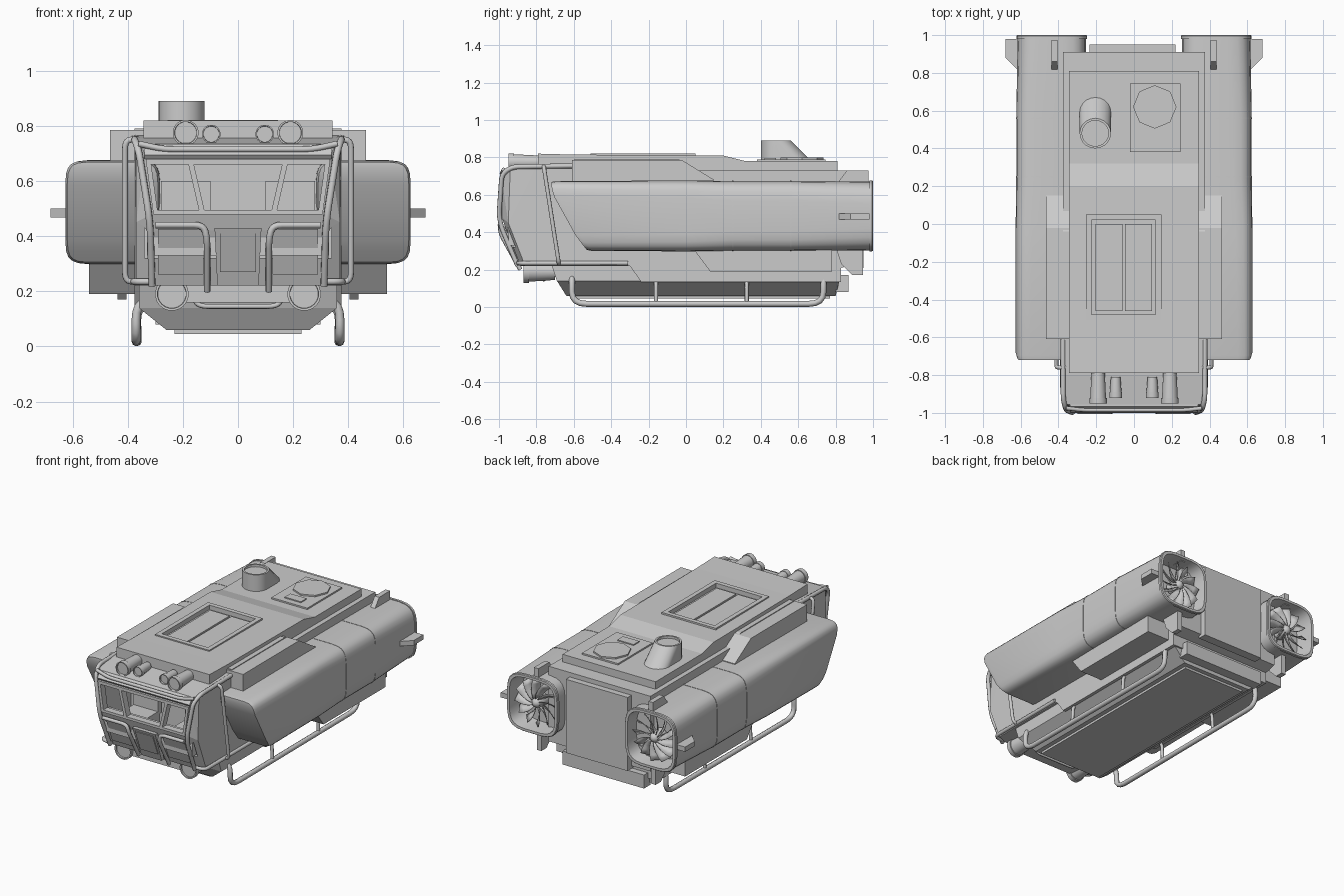
import bpy, bmesh, math
from mathutils import Vector as V

if "Cube" in bpy.data.objects:
    bpy.data.objects.remove(bpy.data.objects["Cube"])

def finish(name, bm, mirror=False, smooth=None):
    bmesh.ops.recalc_face_normals(bm, faces=bm.faces)
    me = bpy.data.meshes.new(name)
    bm.to_mesh(me)
    bm.free()
    ob = bpy.data.objects.new(name, me)
    bpy.context.collection.objects.link(ob)
    if mirror:
        ob.modifiers.new("Mirror", 'MIRROR')
    if smooth:
        bpy.ops.object.select_all(action='DESELECT')
        ob.select_set(True)
        bpy.context.view_layer.objects.active = ob
        bpy.ops.object.shade_smooth_by_angle(angle=math.radians(smooth))
    return ob

def hull(name, pts, mirror=False, smooth=None):
    bm = bmesh.new()
    for p in pts:
        bm.verts.new(p)
    bmesh.ops.convex_hull(bm, input=bm.verts)
    bmesh.ops.dissolve_limit(bm, angle_limit=0.01, verts=bm.verts, edges=bm.edges)
    return finish(name, bm, mirror, smooth)

def box(name, x0, x1, y0, y1, z0, z1, mirror=False):
    return hull(name, [(x, y, z) for x in (x0, x1) for y in (y0, y1) for z in (z0, z1)], mirror)

def prism(name, yz, x0, x1, mirror=False):
    bm = bmesh.new()
    f = bm.faces.new([bm.verts.new((x0, y, z)) for y, z in yz])
    g = bmesh.ops.extrude_face_region(bm, geom=[f])
    bmesh.ops.translate(bm, vec=(x1 - x0, 0, 0), verts=[e for e in g["geom"] if isinstance(e, bmesh.types.BMVert)])
    return finish(name, bm, mirror)

def loft(name, rings, mirror=False, smooth=None):
    """Rings are ordered from the top and left-right symmetric, so caps are strips."""
    bm = bmesh.new()
    vs = [[bm.verts.new(p) for p in r] for r in rings]
    n = len(vs[0])
    for a, b in zip(vs, vs[1:]):
        for k in range(n):
            bm.faces.new((a[k], a[(k + 1) % n], b[(k + 1) % n], b[k]))
    for r in (vs[0], vs[-1]):
        for k in range(n // 2 - 1):
            bm.faces.new((r[k], r[k + 1], r[n - 2 - k], r[n - 1 - k]))
    return finish(name, bm, mirror, smooth)

def ring(cx, cz, rx, rz, e, yf, n=24):
    out = []
    for k in range(n):
        t = (k + .5) * math.tau / n
        s, c = math.sin(t), math.cos(t)
        z = cz + rz * math.copysign(abs(c) ** (2 / e), c)
        out.append((cx + rx * math.copysign(abs(s) ** (2 / e), s), yf(z), z))
    return out

def lathe(name, cx, cz, prof, mirror=False, n=20):
    return loft(name, [ring(cx, cz, r, r, 2, lambda z, y=y: y, n) for y, r in prof], mirror, 35)

def tube(name, pts, r, mirror=True, fillet=.035):
    pts = [V(p) for p in pts]
    path = [pts[0]]
    for a, b, c in zip(pts, pts[1:], pts[2:]):          # rounded corners
        p = b + (a - b).normalized() * min(fillet, (a - b).length * .45)
        q = b + (c - b).normalized() * min(fillet, (c - b).length * .45)
        path += [p * (1 - t) ** 2 + b * 2 * t * (1 - t) + q * t * t for t in (0, .25, .5, .75, 1)]
    path.append(pts[-1])
    cu = bpy.data.curves.new(name, 'CURVE')
    cu.dimensions, cu.bevel_depth, cu.bevel_resolution, cu.use_fill_caps = '3D', r, 2, True
    for s in ((1, -1) if mirror else (1,)):
        sp = cu.splines.new('POLY')
        sp.points.add(len(path) - 1)
        for q, p in zip(sp.points, path):
            q.co = (p.x * s, p.y, p.z, 1)
    ob = bpy.data.objects.new(name, cu)
    bpy.context.collection.objects.link(ob)

def cut(ob, *cutters):
    for c in cutters:
        c.hide_render = True
        c.hide_set(True)
        m = ob.modifiers.new("Cut", 'BOOLEAN')
        m.operation, m.object, m.solver = 'DIFFERENCE', c, 'EXACT'

# --- hull
prism("main_hull", [(-.62, .22), (-.3, .22), (-.24, .135), (.83, .135), (.83, .21), (.91, .23), (.91, .73), (-.62, .73)], -.375, .375)
hull("lower_hull", [(s * x, y, z) for s in (1, -1) for x, y, z in
     ((.26, -.64, .06), (.26, .8, .06), (.36, -.69, .14), (.36, .82, .14), (.36, -.72, .23), (.36, .82, .23))])
box("keel_plate", -.23, .23, -.62, .77, .045, .062)
prism("lower_side_box", [(.04, .31), (.13, .19), (.78, .19), (.78, .31)], .35, .54, True)
prism("shoulder_block", [(-.61, .62), (-.61, .785), (-.02, .785), (.15, .68), (.15, .62)], .34, .465, True)
prism("roof_rib", [(-.6, .7), (-.6, .79), (-.04, .79), (.07, .73), (.07, .7)], .33, .375, True)
roof = prism("roof", [(-.79, .71), (-.79, .82), (-.6, .815), (.2, .81), (.32, .78), (.81, .78), (.81, .71)], -.343, .343)
box("rear_door", -.235, .22, .89, .95, .21, .7)
box("rear_step", -.3, .3, .8, .87, .08, .17)

# --- roof hatches and vent
cut(roof, box("hatch_cutter", -.225, .115, -.48, .02, .792, .9))
box("hatch_panel_left", -.205, -.062, -.46, 0, .78, .802)
box("hatch_panel_right", -.048, .095, -.46, 0, .78, .802)
for nm, a in (("left", (-.255, -.225, -.51, .05)), ("right", (.115, .145, -.51, .05)),
              ("front", (-.225, .115, -.51, -.48)), ("rear", (-.225, .115, .02, .05))):
    box("hatch_frame_" + nm, *a, .79, .822)
box("rear_hatch_plate", -.02, .245, .38, .745, .77, .79)
hull("octagon_hatch", [(.11 + .115 * math.cos(k * math.pi / 4), .62 + .115 * math.sin(k * math.pi / 4), z)
                       for k in range(8) for z in (.78, .8)])
box("rear_hatch_latch", .05, .17, .42, .48, .78, .797)
circle = [(.083 * math.cos(k * math.tau / 20), .08 * math.sin(k * math.tau / 20)) for k in range(20)]
vent = hull("roof_vent", [(-.205 + x, y + c, z) for x, y in circle for c, z in ((.48, .89), (.48, .77), (.6, .77))], False, 30)
cut(vent, hull("vent_cutter", [(-.205 + x * .85, .48 + y * .85, z) for x, y in circle for z in (.875, .95)]))

# --- cabin with open windows
cabin = hull("cabin", [(s * x, y, z) for s in (1, -1) for x, y, z in
    ((.375, -.6, .22), (.375, -.6, .765), (.375, -.8, .755), (.37, -.94, .73), (.37, -.95, .45), (.37, -.86, .22),
     (.35, -.955, .735), (.335, -.985, .68), (.31, -.985, .48), (.305, -.965, .42), (.305, -.885, .22))])
def pane(name, xz):
    return hull(name, [(x, y, z) for x, z in xz for y in (-1.1, -.9)])
panes = [pane("window_cutter_mid", ((-.16, .66), (.16, .66), (.122, .495), (-.122, .495)))]
for s in (-1, 1):
    panes.append(pane("window_cutter_side", ((s * .315, .66), (s * .18, .66), (s * .142, .495), (s * .292, .495))))
cut(cabin, box("cabin_cavity", -.34, .34, -.955, -.64, .32, .7), *panes)
frame = hull("windscreen_frame", [(s * x, y, z) for s in (1, -1) for x, z in ((.335, .68), (.307, .478)) for y in (-1, -.98)])
cut(frame, *panes)
box("dashboard", -.33, .33, -.95, -.88, .33, .46)
box("seat_base", .1, .28, -.82, -.68, .32, .42, True)
box("seat_back", .1, .28, -.7, -.66, .4, .6, True)
prism("visor", [(-.93, .735), (-.965, .735), (-.997, .695), (-.985, .68)], -.34, .34)

# --- lower nose panels
def nose(z, off):
    return -.885 - (z - .22) * .4 - off
def nose_panel(name, x0, x1, z0, z1, off, mirror=False, taper=0):
    hull(name, [(x + t * (1 if x == x0 else -1), nose(z, o), z) for x in (x0, x1)
                for z, t in ((z0, taper), (z1, 0)) for o in (off, -.02)], mirror)
nose_panel("nose_hatch", -.085, .085, .22, .43, .025, False, .01)
nose_panel("nose_hatch_inset", -.065, .065, .27, .41, .031)
nose_panel("nose_side_panel", .125, .29, .26, .425, .01, True)
box("nose_underside", -.2, .2, -.85, -.68, .16, .23)
tube("front_bumper", [(-.16, -.7, .18), (-.16, -.76, .17), (-.14, -.76, .145), (.14, -.76, .145), (.16, -.76, .17), (.16, -.7, .18)], .009, False)

# --- lamps
for nm, x, z, r, y0, y1 in (("headlight", .24, .19, .061, -.87, -.7), ("roof_lamp_large", .19, .775, .047, -.95, -.78),
                            ("roof_lamp_small", .097, .77, .034, -.92, -.81)):
    lathe(nm, x, z, [(y1, r * .75), (y0 + .05, r * .88), (y0 + .03, r * .9), (y0 + .03, r), (y0, r), (y0, r * .86), (y0 + .01, r * .84)], True)
    if z > .5:
        box(nm + "_bracket", x - .02, x + .02, -.87, -.83, .72, .76, True)

# --- tube guards
tube("cabin_rail", [(.375, -.6, .755), (.375, -.93, .75), (.36, -.985, .71), (.325, -1, .49), (.318, -.985, .42), (.312, -.9, .22)], .013)
tube("brow_rail", [(-.36, -.975, .735), (-.27, -.985, .715), (.27, -.985, .715), (.36, -.975, .735)], .011, False)
tube("side_guard", [(.36, -.76, .75), (.41, -.76, .75), (.41, -.68, .235), (.36, -.68, .235)], .011)
tube("lower_rail", [(.3, -.9, .235), (.38, -.89, .235), (.38, -.31, .235)], .012)
tube("nose_guard", [(.3, -.995, .44), (.125, -.995, .44), (.112, -.99, .39), (.112, -.885, .2)], .012)
tube("landing_skid", [(.28, -.61, .165), (.37, -.61, .16), (.37, -.61, .017), (.365, .735, .017), (.37, .735, .16), (.28, .735, .165)], .016, True, .08)
for y in (-.16, .325):
    tube("skid_strut", [(.28, y, .155), (.36, y, .14), (.366, y, .017)], .011)

# --- engine nacelles, hollow at the rear
def slant(z):
    return -.72 + .19 * max(0, min(1, (.655 - z) / .35)) ** 1.5
def at(y):
    return lambda z: y
cz = .487
R = [ring(.455, cz, .165, .182, 7, slant), ring(.455, cz, .172, .187, 7, lambda z: slant(z) + .025),
     ring(.445, cz, .182, .19, 6, at(0))]
R += [ring(.44, cz, .184, .188, 5, at(y)) for y in (.25, .56)]
R += [ring(.435, cz, .182, .185, 4, at(.98)), ring(.435, cz, .188, .19, 4, at(.98)), ring(.435, cz, .188, .19, 4, at(.995)),
      ring(.435, cz, .184, .186, 4, at(1)), ring(.435, cz, .168, .17, 4, at(1)), ring(.435, cz, .16, .162, 3, at(.87))]
loft("nacelle", R, True, 30)
for y in (.25, .56):
    loft("nacelle_band", [ring(.44, cz, .186, .19, 5, at(y + d)) for d in (-.003, .003)], True, 30)

# --- fans
lathe("fan_hub", .435, cz, [(.88, .04), (.95, .036), (.97, .022), (.978, .008)], True, 16)
bm = bmesh.new()
for b in range(12):
    rows = []
    for j in range(5):
        r, row = .03 + .031 * j, []
        for e in (0, 1):
            a = b * math.tau / 12 + .1 * j + e * (.42 - .03 * j)
            row.append(bm.verts.new((.435 + r * math.cos(a), .965 - .045 * e, cz + r * math.sin(a))))
        rows.append(row)
    for p, q in zip(rows, rows[1:]):
        bm.faces.new((p[0], p[1], q[1], q[0]))
finish("fan_blades", bm, True, 40).modifiers.new("Thickness", 'SOLIDIFY').thickness = .004

# --- nacelle fins
hull("outer_fin", [(x, y, z) for z in (.468, .5) for x, y in ((.6, .8), (.68, .83 + .05), (.68, .98), (.6, .98))], True)
prism("top_fin", [(.8, .65), (.86, .73), (.975, .73), (.975, .65)], .405, .438, True)
prism("bottom_fin", [(.8, .32), (.83, .23), (.89, .17), (.945, .17), (.945, .32)], .405, .438, True)
